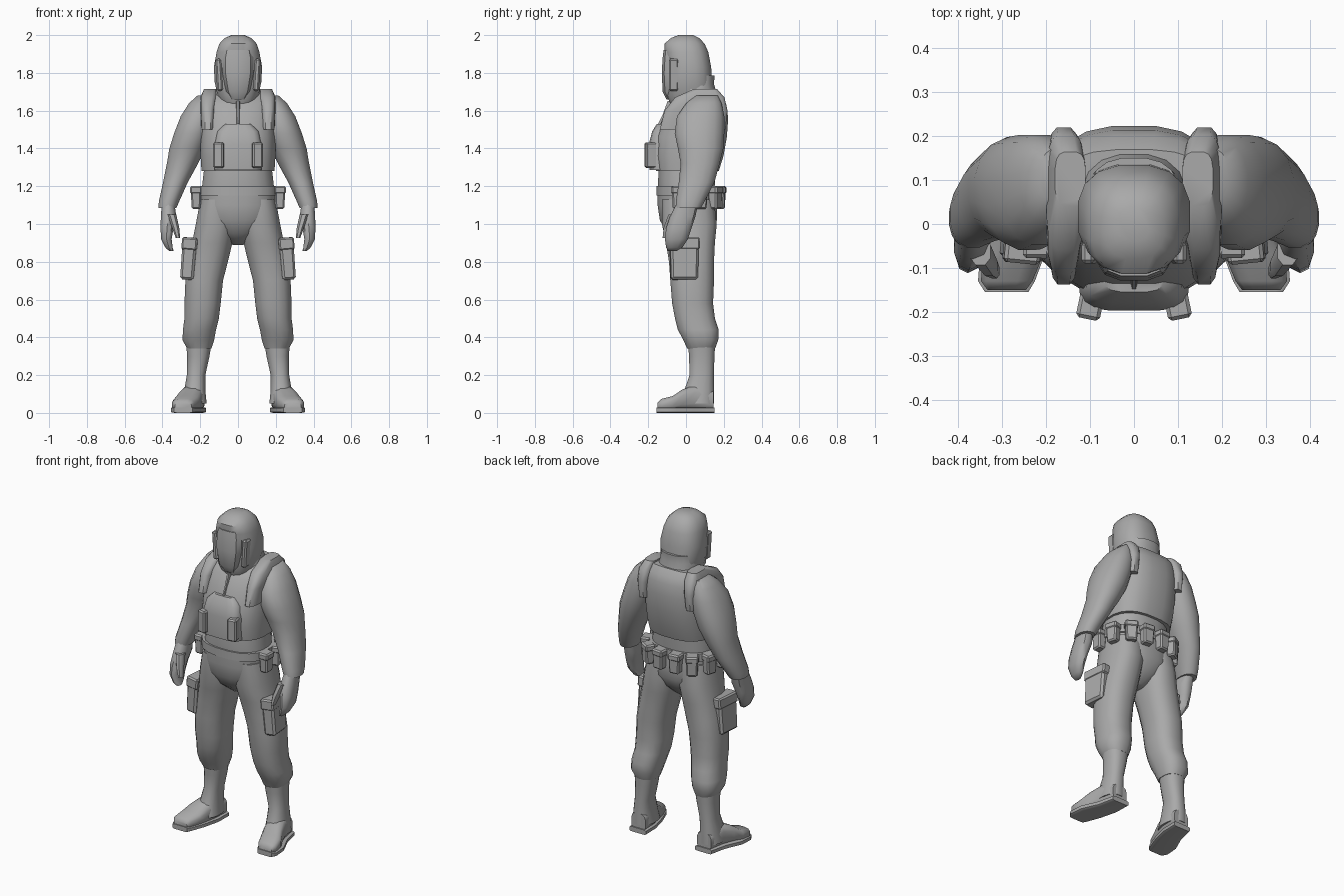
import bpy, bmesh, math
from mathutils import Vector, Matrix

grey = bpy.data.materials.new("plain_grey")
grey.diffuse_color = (0.4, 0.4, 0.4, 1)


def finish(name, bm, angle=40):
    bmesh.ops.recalc_face_normals(bm, faces=bm.faces)
    me = bpy.data.meshes.new(name)
    bm.to_mesh(me)
    bm.free()
    ob = bpy.data.objects.new(name, me)
    bpy.context.collection.objects.link(ob)
    me.materials.append(grey)
    bpy.ops.object.select_all(action='DESELECT')
    ob.select_set(True)
    bpy.context.view_layer.objects.active = ob
    bpy.ops.object.shade_smooth_by_angle(angle=math.radians(angle))
    return ob


def loft(name, rings, axis='z', n=16, p=2.4, s=1, angle=45):
    """Skin rounded sections (t, x0, x1, b0, b1); b is y when lofting along z, else z."""
    bm = bmesh.new()
    loops = []
    for t, x0, x1, b0, b1 in rings:
        loop = []
        for i in range(n):
            a = 2 * math.pi * (i + 0.5) / n
            c, d = math.cos(a), math.sin(a)
            x = (x0 + x1) / 2 + (x1 - x0) / 2 * math.copysign(abs(c) ** (2 / p), c)
            b = (b0 + b1) / 2 + (b1 - b0) / 2 * math.copysign(abs(d) ** (2 / p), d)
            loop.append(bm.verts.new((s * x, b, t) if axis == 'z' else (s * x, t, b)))
        loops.append(loop)
    for l0, l1 in zip(loops, loops[1:]):
        for i in range(n):
            j = (i + 1) % n
            bm.faces.new((l0[i], l0[j], l1[j], l1[i]))
    bm.faces.new(loops[0])
    bm.faces.new(loops[-1])
    return finish(name, bm, angle)


def box(name, loc, size, turn=0, tilt=0, taper=1.0, bevel=0.008):
    """Bevelled box, turned about z and leaned about y; taper scales its lower end."""
    bm = bmesh.new()
    bmesh.ops.create_cube(bm, size=1)
    for v in bm.verts:
        k = taper if v.co.z < 0 else 1
        v.co = Vector((v.co.x * size[0] * k, v.co.y * size[1] * k, v.co.z * size[2]))
    bmesh.ops.bevel(bm, geom=bm.edges[:], offset=bevel, segments=1, affect='EDGES')
    rot = Matrix.Rotation(turn, 4, 'Z') @ Matrix.Rotation(tilt, 4, 'Y')
    bm.transform(Matrix.Translation(loc) @ rot)
    return finish(name, bm, 30)


# Vest, waist and hips
loft("vest", [(1.28, -.195, .195, -.16, .175), (1.36, -.20, .20, -.17, .20),
              (1.46, -.20, .20, -.165, .218), (1.56, -.195, .195, -.125, .225),
              (1.63, -.19, .19, -.09, .215), (1.67, -.185, .185, -.05, .20),
              (1.705, -.165, .165, .02, .17)], n=20, p=2.7)
loft("waist", [(1.16, -.195, .195, -.145, .15), (1.22, -.19, .19, -.15, .155),
               (1.30, -.18, .18, -.145, .16)], n=20)
loft("hips", [(.89, -.03, .03, -.03, .07), (.95, -.12, .12, -.10, .13),
              (1.02, -.19, .19, -.14, .165), (1.10, -.20, .20, -.152, .165),
              (1.20, -.20, .20, -.152, .155)], n=20)
loft("belt", [(1.15, -.212, .212, -.158, .165), (1.20, -.212, .212, -.158, .165)], n=20)

# Chest rig: arched panel with two upright pouches
loft("chest_panel", [(1.285, -.125, .125, -.195, -.05), (1.42, -.125, .125, -.198, -.05),
                     (1.49, -.11, .11, -.18, -.05), (1.53, -.07, .07, -.155, -.05)], p=4)
loft("front_zip", [(1.50, -.008, .008, -.165, -.10), (1.58, -.01, .01, -.125, -.06),
                   (1.65, -.012, .012, -.10, -.03)], n=8)

# Hood, face mask and collar
loft("hood", [(1.62, -.085, .085, -.075, .13), (1.68, -.11, .11, -.105, .145),
              (1.75, -.125, .125, -.10, .14), (1.83, -.13, .13, -.10, .135),
              (1.91, -.115, .115, -.115, .12), (1.955, -.10, .10, -.115, .10),
              (1.985, -.07, .07, -.08, .07), (2.0, -.035, .035, -.04, .04)], p=2.5)
loft("face_mask", [(1.66, -.04, .04, -.105, 0), (1.70, -.065, .065, -.125, 0),
                   (1.80, -.085, .085, -.13, 0), (1.88, -.085, .085, -.125, 0),
                   (1.92, -.075, .075, -.12, 0)], n=12, p=2.8, angle=30)
loft("collar", [(1.61, -.12, .12, -.09, .18), (1.69, -.125, .125, -.06, .165),
                (1.74, -.11, .11, -.04, .15), (1.785, -.10, .10, 0, .152)])

for s, side in ((1, "left"), (-1, "right")):
    # Vest straps and pouches
    box(f"chest_pouch_{side}", (s * .10, -.187, 1.365), (.055, .06, .135), s * .2)
    loft(f"shoulder_strap_{side}", [(1.50, .125, .195, -.14, .21), (1.60, .12, .20, -.115, .222),
                                    (1.67, .11, .20, -.06, .205), (1.715, .11, .18, .04, .165)],
         p=3.5, s=s)
    box(f"mask_filter_{side}", (s * .10, -.065, 1.79), (.03, .05, .17), tilt=s * .06)

    # Arm, cuff and hand
    loft(f"arm_{side}", [(1.68, .15, .215, .05, .17), (1.64, .13, .26, 0, .19),
                         (1.57, .12, .305, -.05, .205), (1.48, .14, .34, -.062, .205),
                         (1.40, .17, .365, -.045, .20), (1.32, .21, .378, -.03, .18),
                         (1.22, .265, .398, -.04, .152), (1.12, .31, .42, -.055, .10),
                         (1.085, .325, .422, -.055, .08)], p=2.2, s=s)
    loft(f"hand_{side}", [(1.11, .335, .405, -.05, .065), (1.04, .325, .41, -.085, .05),
                          (.98, .34, .412, -.105, .03), (.92, .35, .408, -.112, .01),
                          (.875, .345, .385, -.105, -.02), (.857, .34, .365, -.095, -.05)],
         n=10, s=s)
    loft(f"thumb_{side}", [(1.05, .325, .375, -.095, -.03), (.98, .31, .35, -.12, -.07),
                           (.925, .305, .33, -.125, -.09)], n=8, s=s)

    # Trouser leg gathered over the boot
    loft(f"leg_{side}", [(1.13, .02, .20, -.13, .15), (1.0, .012, .225, -.13, .165),
                         (.90, .028, .245, -.108, .155), (.80, .052, .265, -.092, .15),
                         (.70, .078, .28, -.085, .15), (.58, .09, .285, -.075, .145),
                         (.50, .10, .285, -.06, .155), (.44, .115, .293, -.045, .175),
                         (.385, .125, .295, -.015, .172), (.34, .14, .27, .005, .155)], s=s)

    # Boot shaft, foot and sole
    loft(f"boot_shaft_{side}", [(.05, .165, .295, -.03, .15), (.12, .172, .285, -.01, .15),
                                (.20, .172, .272, .018, .148), (.30, .15, .27, .015, .152),
                                (.36, .14, .275, .01, .155)], s=s)
    loft(f"boot_foot_{side}", [(-.15, .245, .335, .015, .055), (-.13, .23, .35, .01, .075),
                               (-.07, .205, .345, .01, .09), (-.02, .19, .32, .01, .125),
                               (.05, .175, .295, .01, .15), (.145, .175, .275, .01, .12)],
         axis='y', n=12, p=3, s=s)
    loft(f"boot_sole_{side}", [(-.155, .24, .34, 0, .03), (-.13, .225, .356, 0, .03),
                               (-.05, .195, .35, 0, .03), (.05, .17, .305, 0, .03),
                               (.152, .168, .282, 0, .03)], axis='y', n=12, p=6, s=s)

    # Cargo pocket with flap on the outer thigh
    box(f"thigh_pocket_{side}", (s * .258, -.01, .80), (.075, .15, .19), s * .1, s * -.08, .95, .012)
    box(f"pocket_flap_{side}", (s * .25, -.01, .895), (.082, .16, .065), s * .1, s * -.08)

    # Belt pouches around the sides and back
    for i, (x, y, turn) in enumerate([(.222, -.04, 1.57), (.215, .075, 1.3),
                                      (.15, .155, .55), (.055, .18, .1)]):
        box(f"belt_pouch_{side}_{i}", (s * x, y, 1.14), (.07, .055, .12), -s * turn, 0, .88)
        box(f"pouch_flap_{side}_{i}", (s * x, y, 1.18), (.076, .062, .04), -s * turn)
